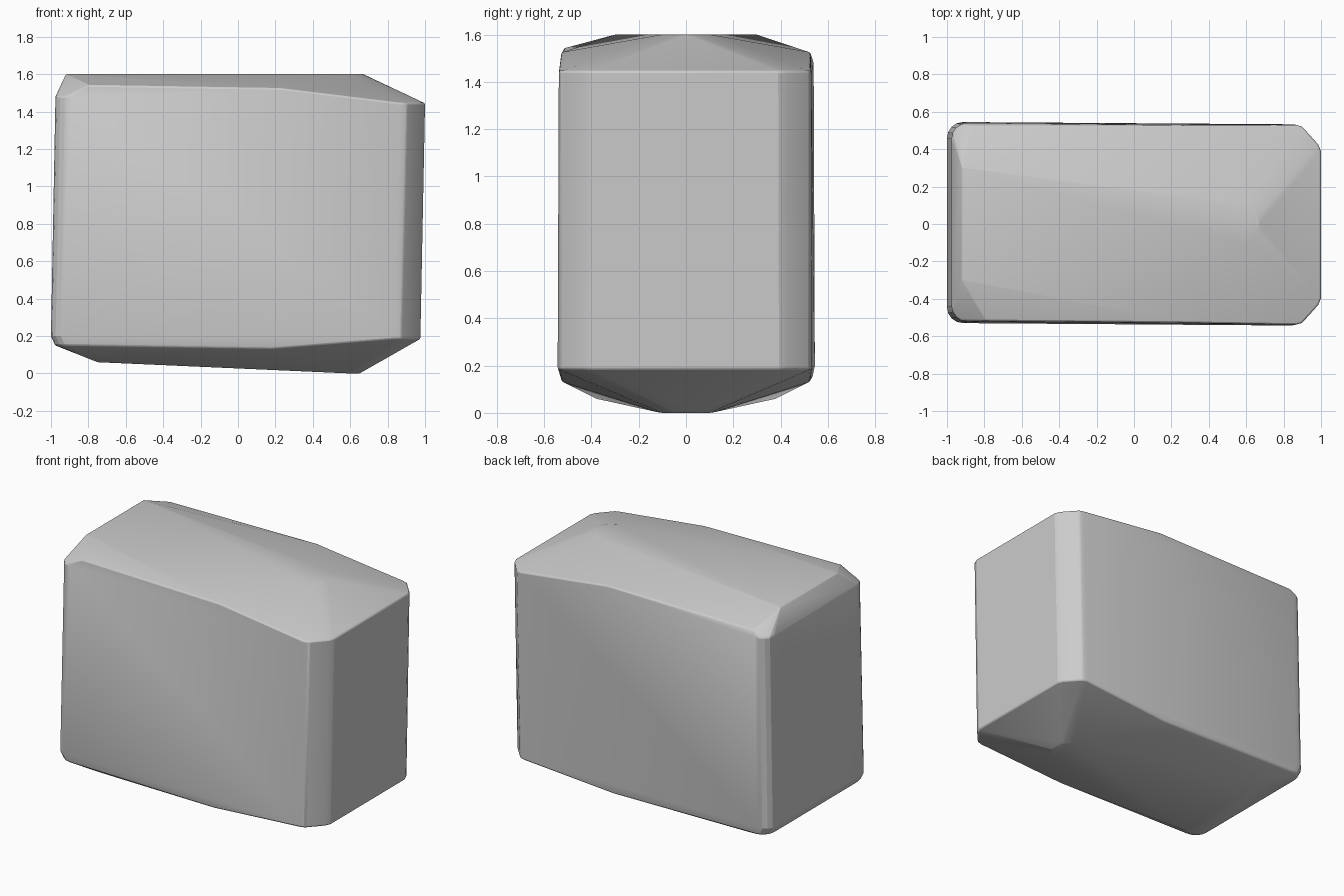
import bpy, bmesh
from math import sin, cos, pi

if "Cube" in bpy.data.objects:
    bpy.data.objects.remove(bpy.data.objects["Cube"])

pts = []

# Rounded plan outline: soft left corners, broad chamfers at the right
def outline(xl, xr, front_l, front_r, back_l, back_r, z_left, z_right):
    r = 0.085
    for s, yl, yr in ((-1, front_l, front_r), (1, back_l, back_r)):
        for i in range(5):
            a = pi / 2 * i / 4
            pts.append((xl + r - r * cos(a), s * (yl - r + r * sin(a)), z_left))
        for dx, dy in ((0.13, 0), (0.10, 0.01), (0.015, 0.105), (0, 0.14)):
            pts.append((xr - dx, s * (yr - dy), z_right))

# Slightly leaning side walls
outline(-1.0, 0.975, 0.53, 0.543, 0.545, 0.533, 0.20, 0.185)
outline(-0.976, 1.0, 0.523, 0.538, 0.54, 0.53, 1.48, 1.445)
# Narrow rounded rim at lower left
outline_start = len(pts)
outline(-0.978, 0.955, 0.522, 0.53, 0.535, 0.525, 0.15, 0.186)
pts[outline_start:] = [p for p in pts[outline_start:] if p[0] < 0]

# Mirrored ridge points of the faceted top and underside
for s in (-1, 1):
    for x, y, z in ((-0.92, 0.30, 1.60), (0.59, 0.105, 1.60), (0.635, 0.08, 1.60),
                    (0.66, 0.04, 1.60), (0.22, 0.527, 1.525),
                    (-0.75, 0.38, 0.06), (0.18, 0.525, 0.132),
                    (0.54, 0.12, 0.003), (0.60, 0.10, 0.0), (0.65, 0.05, 0.0)):
        pts.append((x, s * y, z))
pts += [(-0.79, -0.518, 1.542), (-0.87, 0.525, 1.515), (0.67, 0, 1.60)]

# Faceted block
bm = bmesh.new()
for p in pts:
    bm.verts.new(p)
res = bmesh.ops.convex_hull(bm, input=bm.verts)
loose = [v for v in bm.verts if not v.link_faces]
bmesh.ops.delete(bm, geom=loose, context='VERTS')
bmesh.ops.dissolve_limit(bm, angle_limit=0.01, verts=bm.verts, edges=bm.edges)
bmesh.ops.recalc_face_normals(bm, faces=bm.faces)
mesh = bpy.data.meshes.new("faceted_block")
bm.to_mesh(mesh)
bm.free()
block = bpy.data.objects.new("faceted_block", mesh)
bpy.context.collection.objects.link(block)

# Tiny softening of the edges
bev = block.modifiers.new("soft_edges", 'BEVEL')
bev.width = 0.008
bev.segments = 2
bev.limit_method = 'ANGLE'
bev.angle_limit = 0.5

bpy.context.view_layer.objects.active = block
block.select_set(True)
bpy.ops.object.shade_smooth_by_angle(angle=0.35)
